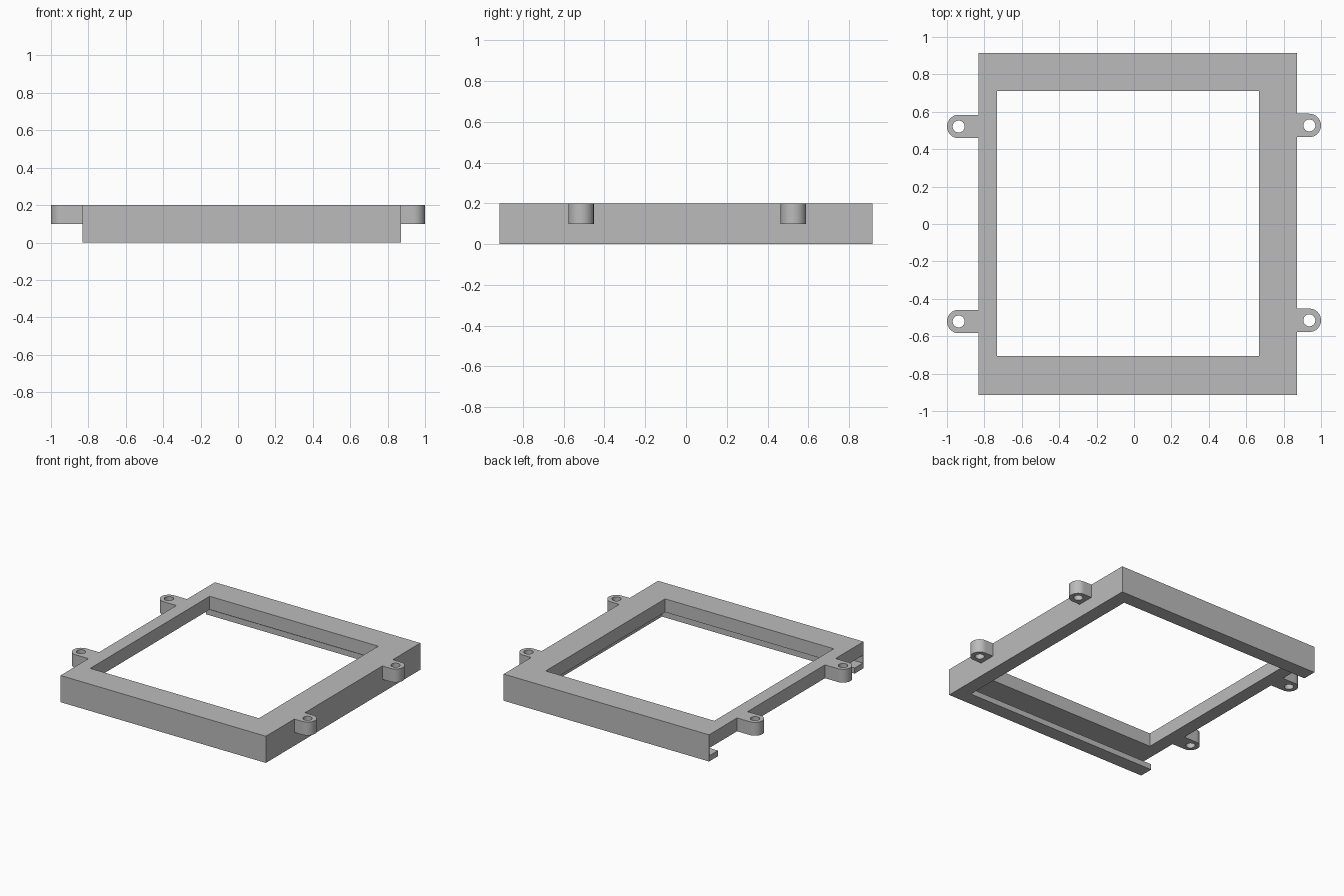
import bpy
import math

if "Cube" in bpy.data.objects:
    bpy.data.objects.remove(bpy.data.objects["Cube"], do_unlink=True)

grey = bpy.data.materials.new("light_grey")
grey.use_nodes = True
colour = (0.5, 0.5, 0.5, 1)
grey.diffuse_color = colour
grey.node_tree.nodes["Principled BSDF"].inputs["Base Color"].default_value = colour

# Outer edges, opening edges and levels
LEFT, RIGHT, FRONT, BACK = -0.832, 0.872, -0.915, 0.915
LIP, WALL = 0.105, 0.008
LIP_TOP, SLAB_BOTTOM, TOP = 0.042, 0.1, 0.2


def plate(name, outlines, z0, z1):
    """Flat plate with holes: filled 2D outlines raised from z0 to z1."""
    curve = bpy.data.curves.new(name + "_outline", "CURVE")
    curve.dimensions = "2D"
    curve.fill_mode = "BOTH"
    curve.extrude = (z1 - z0) / 2
    for points in outlines:
        spline = curve.splines.new("POLY")
        spline.points.add(len(points) - 1)
        for p, (x, y) in zip(spline.points, points):
            p.co = (x, y, 0, 1)
        spline.use_cyclic_u = True
    obj = bpy.data.objects.new(name, curve)
    bpy.context.collection.objects.link(obj)
    obj.location.z = (z0 + z1) / 2
    bpy.ops.object.select_all(action="DESELECT")
    obj.select_set(True)
    bpy.context.view_layer.objects.active = obj
    bpy.ops.object.convert(target="MESH")
    obj = bpy.context.object
    obj.name = name
    obj.data.materials.clear()
    obj.data.materials.append(grey)
    bpy.ops.object.shade_smooth_by_angle(angle=math.radians(30))
    return obj


def rectangle(x0, x1, y0, y1):
    return [(x0, y0), (x1, y0), (x1, y1), (x0, y1)]


def three_sides(width):
    """U-shaped strip along the front, left and back edges; open at -x."""
    return [(LEFT, FRONT), (RIGHT, FRONT), (RIGHT, BACK), (LEFT, BACK),
            (LEFT, BACK - width), (RIGHT - width, BACK - width),
            (RIGHT - width, FRONT + width), (LEFT, FRONT + width)]


def arc(cx, cy, r, start, end, n):
    angles = [start + (end - start) * i / n for i in range(n + 1)]
    return [(cx + r * math.cos(a), cy + r * math.sin(a)) for a in angles]


# Top frame with its off-centre opening
plate("top_frame", [rectangle(LEFT, RIGHT, FRONT, BACK),
                    rectangle(-0.732, 0.667, -0.705, 0.71)], SLAB_BOTTOM, TOP)

# Thin wall and bottom lip forming the slide-in channel
plate("channel_wall", [three_sides(WALL)], LIP_TOP, SLAB_BOTTOM)
plate("channel_lip", [three_sides(LIP)], 0, LIP_TOP)

# Rounded screw lugs on both sides
R, HOLE = 0.0625, 0.032
for side, sign, edge, shift in (("right", -1, LEFT, 0), ("left", 1, RIGHT, 0.006)):
    for end, y in (("front", -0.521), ("back", 0.521)):
        cx, cy = sign * (1 - R), y + shift
        outline = arc(cx, cy, R, -math.pi / 2, sign * math.pi - math.pi / 2, 24)
        outline += [(edge, cy + R), (edge, cy - R)]
        hole = arc(cx, cy, HOLE, 0, math.tau, 32)[:-1]
        plate(f"{end}_{side}_lug", [outline, hole], SLAB_BOTTOM, TOP)
